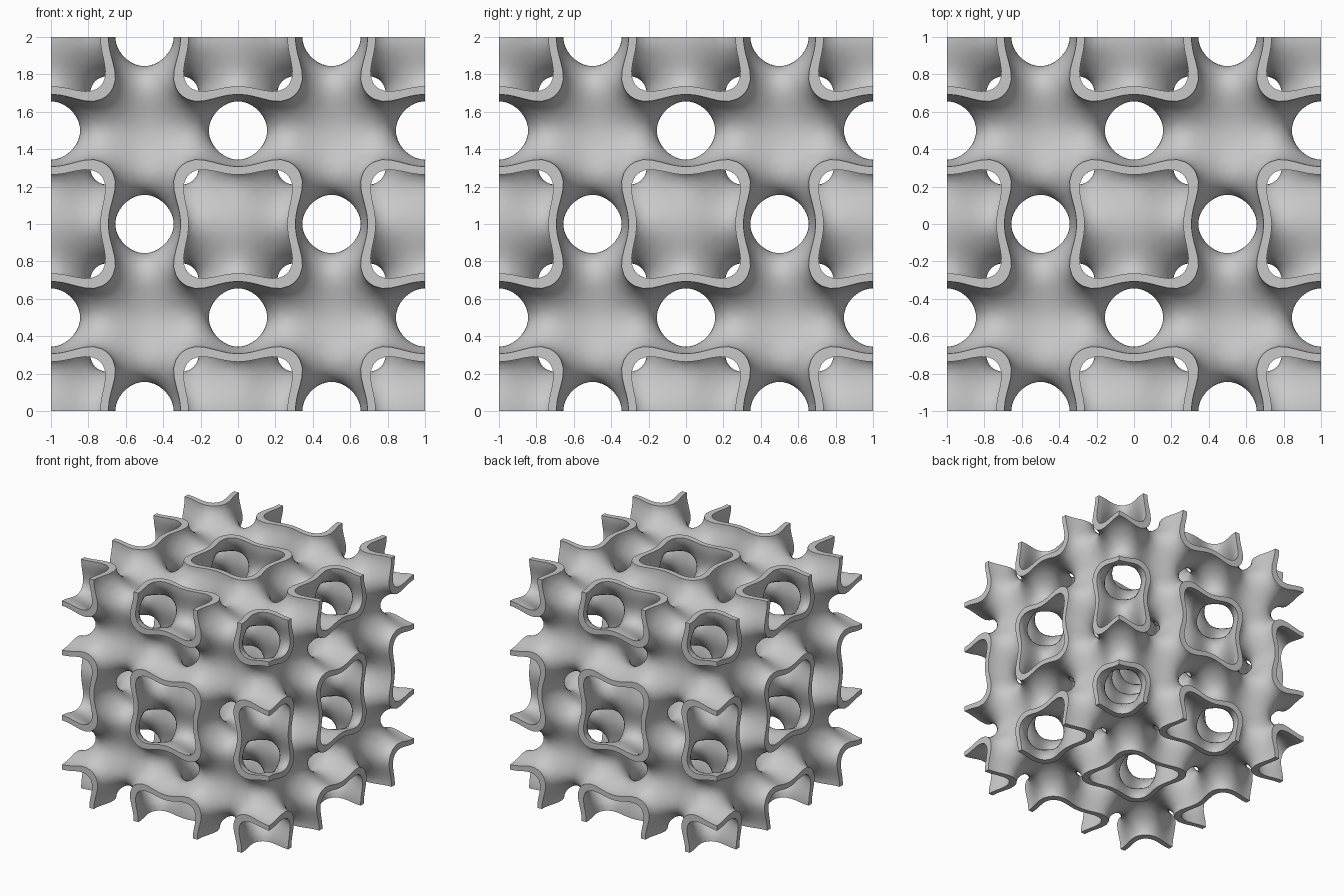
import bpy
import bmesh
from math import sin, cos, pi
from mathutils import Vector

cube = bpy.data.objects.get("Cube")
if cube:
    bpy.data.objects.remove(cube, do_unlink=True)

STEPS = 11        # grid steps along one mirror block
BLOCK = 0.5       # block edge, half of a lattice cell
WALL = 0.65       # field value on either skin of the wall
W = 2 * pi


def field(p):
    """Periodic wrapped-package field: value and gradient."""
    a, b, c = cos(W * p.x), cos(W * p.y), cos(W * p.z)
    value = 2 * (a * b + b * c + c * a) - 2 * (a * a + b * b + c * c) + 3
    grad = Vector((sin(W * p.x) * (2 * a - b - c),
                   sin(W * p.y) * (2 * b - c - a),
                   sin(W * p.z) * (2 * c - a - b))) * (2 * W)
    return value, grad


def pull_to(p, level, rounds):
    """Slide a point along the gradient onto a level of the field."""
    p = p.copy()
    for _ in range(rounds):
        value, grad = field(p)
        p -= grad * ((value - level) / max(grad.length_squared, 1.0))
    return p


def grid_point(g):
    return Vector(g) * (BLOCK / STEPS)


# One mirror block of the middle surface, cut from tetrahedra
bm = bmesh.new()
span = range(STEPS + 1)
values = {(i, j, k): field(grid_point((i, j, k)))[0]
          for i in span for j in span for k in span}
edge_verts = {}


def crossing(g, h):
    key = (min(g, h), max(g, h))
    if key not in edge_verts:
        lo, hi = key
        t = values[lo] / (values[lo] - values[hi])
        t = min(max(t, 0.1), 0.9)
        edge_verts[key] = bm.verts.new(grid_point(lo).lerp(grid_point(hi), t))
    return edge_verts[key]


def add_tetrahedron(corners):
    above = [g for g in corners if values[g] > 0]
    below = [g for g in corners if values[g] <= 0]
    if not above or not below:
        return
    if len(above) == 2:
        (a, b), (c, d) = above, below
        ring = [crossing(a, c), crossing(a, d), crossing(b, d), crossing(b, c)]
    else:
        ring = [crossing(g, h) for g in above for h in below]
    face = bm.faces.new(ring)
    face.normal_update()
    if face.normal.dot(field(face.calc_center_median())[1]) < 0:
        face.normal_flip()


for i in range(STEPS):
    for j in range(STEPS):
        for k in range(STEPS):
            for order in ("xyz", "xzy", "yxz", "yzx", "zxy", "zyx"):
                corner = [i, j, k]
                path = [tuple(corner)]
                for axis in order:
                    corner["xyz".index(axis)] += 1
                    path.append(tuple(corner))
                add_tetrahedron(path)


# Mirror the block into a whole cell, then the cell into two by two by two
def reflect(axis):
    copy = bmesh.ops.duplicate(bm, geom=bm.verts[:] + bm.edges[:] + bm.faces[:])["geom"]
    scale = Vector((1, 1, 1))
    scale[axis] = -1
    bmesh.ops.scale(bm, vec=scale, verts=[e for e in copy if isinstance(e, bmesh.types.BMVert)])
    bmesh.ops.reverse_faces(bm, faces=[e for e in copy if isinstance(e, bmesh.types.BMFace)])
    bmesh.ops.remove_doubles(bm, verts=bm.verts[:], dist=0.00002)


for shift in (-BLOCK, BLOCK):
    bmesh.ops.translate(bm, vec=Vector((shift, shift, shift)), verts=bm.verts[:])
    for axis in range(3):
        reflect(axis)

# Even out the mesh while keeping it on the surface
inner = [v for v in bm.verts if not v.is_boundary]
for _ in range(2):
    for v in bm.verts:
        v.co = pull_to(v.co, 0, 1)
    bmesh.ops.smooth_vert(bm, verts=inner, factor=0.5,
                          use_axis_x=True, use_axis_y=True, use_axis_z=True)

# Two skins of the wall, joined by flat rims on the outer box planes
wall = bmesh.new()
bm.verts.index_update()
outer_skin = [wall.verts.new(pull_to(v.co, WALL, 3)) for v in bm.verts]
inner_skin = [wall.verts.new(pull_to(v.co, -WALL, 3)) for v in bm.verts]
for f in bm.faces:
    ids = [v.index for v in f.verts]
    wall.faces.new([outer_skin[n] for n in ids])
    wall.faces.new([inner_skin[n] for n in reversed(ids)])
for e in bm.edges:
    if e.is_boundary:
        a, b = (v.index for v in e.verts)
        wall.faces.new((outer_skin[a], outer_skin[b], inner_skin[b], inner_skin[a]))
bmesh.ops.recalc_face_normals(wall, faces=wall.faces[:])

mesh = bpy.data.meshes.new("lattice_wall")
wall.to_mesh(mesh)
bm.free()
wall.free()

# Plain grey material
grey = bpy.data.materials.new("light_grey")
grey.use_nodes = True
colour = (0.58, 0.58, 0.58, 1)
grey.diffuse_color = colour
grey.node_tree.nodes["Principled BSDF"].inputs["Base Color"].default_value = colour
mesh.materials.append(grey)

lattice = bpy.data.objects.new("lattice_wall", mesh)
lattice.location.z = 1
bpy.context.collection.objects.link(lattice)
bpy.ops.object.select_all(action='DESELECT')
lattice.select_set(True)
bpy.context.view_layer.objects.active = lattice
bpy.ops.object.shade_smooth_by_angle(angle=pi / 5)
